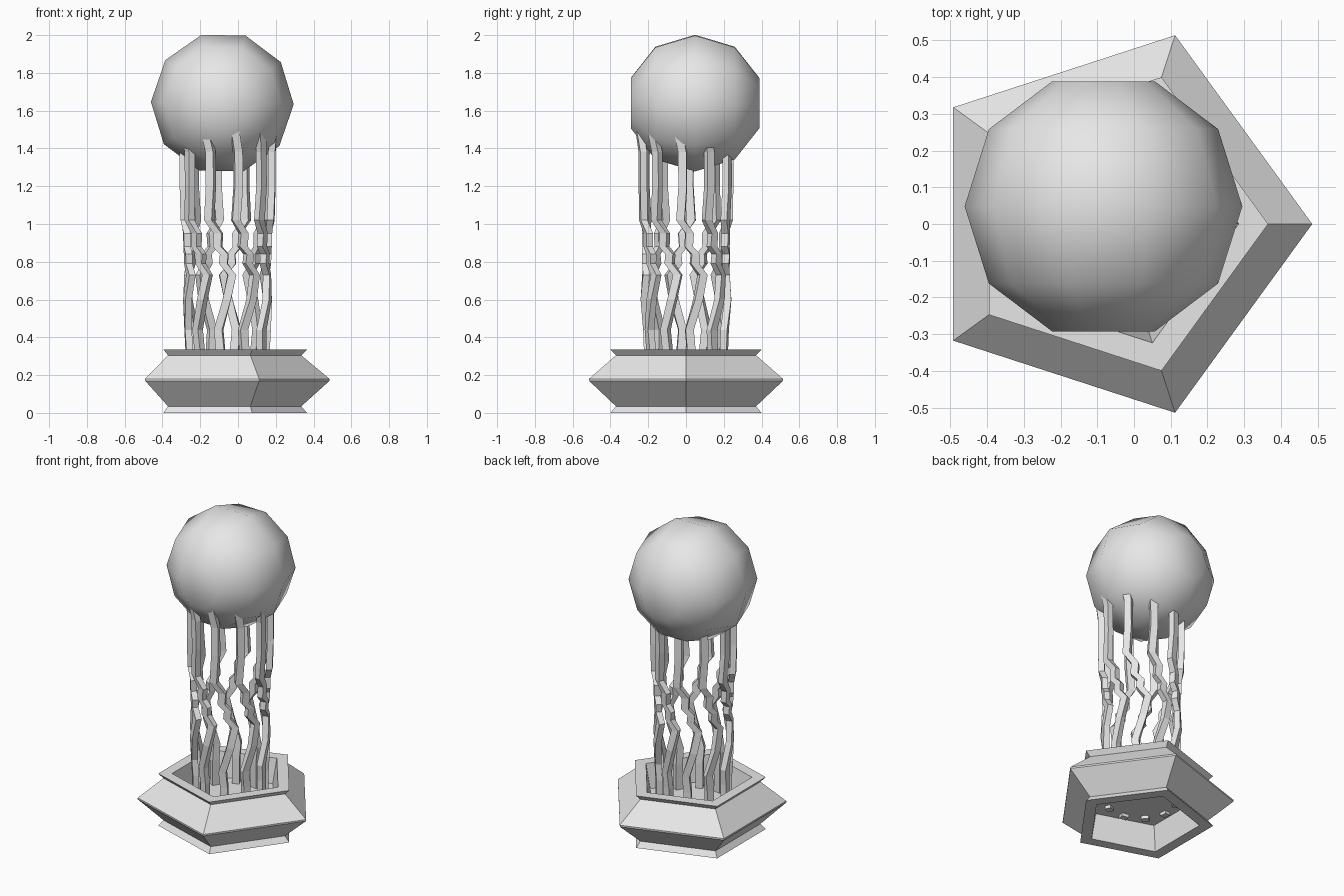
import bpy
import bmesh
from math import cos, sin, tau, radians
from mathutils import Vector

default = bpy.data.objects.get("Cube")
if default:
    bpy.data.objects.remove(default, do_unlink=True)

grey = bpy.data.materials.new("plain grey")
grey.use_nodes = True
grey.diffuse_color = (0.8, 0.8, 0.8, 1)
grey.node_tree.nodes["Principled BSDF"].inputs["Base Color"].default_value = (0.8, 0.8, 0.8, 1)

AXIS_X = -0.055  # shared centre line of base and tentacles


def finish(bm, name, smooth=False):
    bmesh.ops.recalc_face_normals(bm, faces=bm.faces)
    for f in bm.faces:
        f.smooth = smooth
    mesh = bpy.data.meshes.new(name)
    bm.to_mesh(mesh)
    bm.free()
    mesh.materials.append(grey)
    obj = bpy.data.objects.new(name, mesh)
    bpy.context.collection.objects.link(obj)
    return obj


def skin(rings, cap=True):
    """Join successive rings of points with quads."""
    bm = bmesh.new()
    loops = [[bm.verts.new(p) for p in ring] for ring in rings]
    n = len(loops[0])
    for a, b in zip(loops, loops[1:]):
        for i in range(n):
            j = (i + 1) % n
            bm.faces.new((a[i], a[j], b[j], b[i]))
    if cap:
        bm.faces.new(loops[0])
        bm.faces.new(loops[-1])
    return bm


def pentagon(r, z):
    return [(AXIS_X + r * cos(tau * i / 5), r * sin(tau * i / 5), z) for i in range(5)]


# Hollow five-sided base: from the inner floor up, over the outside, and back under
profile = [(0.31, 0.18), (0.34, 0.335), (0.42, 0.335), (0.39, 0.305),
           (0.54, 0.18), (0.54, 0.17), (0.39, 0.035), (0.42, 0.0),
           (0.34, 0.0), (0.31, 0.16)]
finish(skin([pentagon(r, z) for r, z in profile]), "pentagon_base")

# Faceted bell: a lathe about the y axis with flat ends
bell_centre = Vector((-0.083, 0.048, 1.64))
rings = []
for y, r in [(-0.34, 0.14), (-0.21, 0.312), (0, 0.378), (0.21, 0.312), (0.34, 0.14)]:
    angles = [tau * i / 10 - radians(1) for i in range(10)]
    rings.append([bell_centre + Vector((r * cos(a), y, r * sin(a))) for a in angles])
finish(skin(rings), "bell", smooth=True)

# Tentacle path: height, distance from axis, sideways shift
path = [(1.50, 0.250, -0.01), (1.38, 0.235, 0.01), (1.20, 0.235, 0.012),
        (1.02, 0.230, 0.00), (0.95, 0.217, 0.05), (0.88, 0.215, 0.045),
        (0.84, 0.215, 0.085), (0.79, 0.213, 0.08), (0.73, 0.213, 0.13),
        (0.60, 0.222, 0.10), (0.44, 0.210, 0.05), (0.34, 0.205, 0.06),
        (0.14, 0.205, 0.06)]
for k in range(10):
    start = radians(-7) + tau * k / 10
    rings = []
    for z, r, shift in path:
        a = start + shift / 0.24
        out = Vector((cos(a), sin(a), 0))
        side = Vector((-sin(a), cos(a), 0))
        mid = Vector((AXIS_X, 0, z)) + out * r
        rings.append([mid + out * u * 0.018 + side * v * 0.022
                      for u, v in ((1, 1), (-1, 1), (-1, -1), (1, -1))])
    finish(skin(rings), f"tentacle_{k + 1}")
